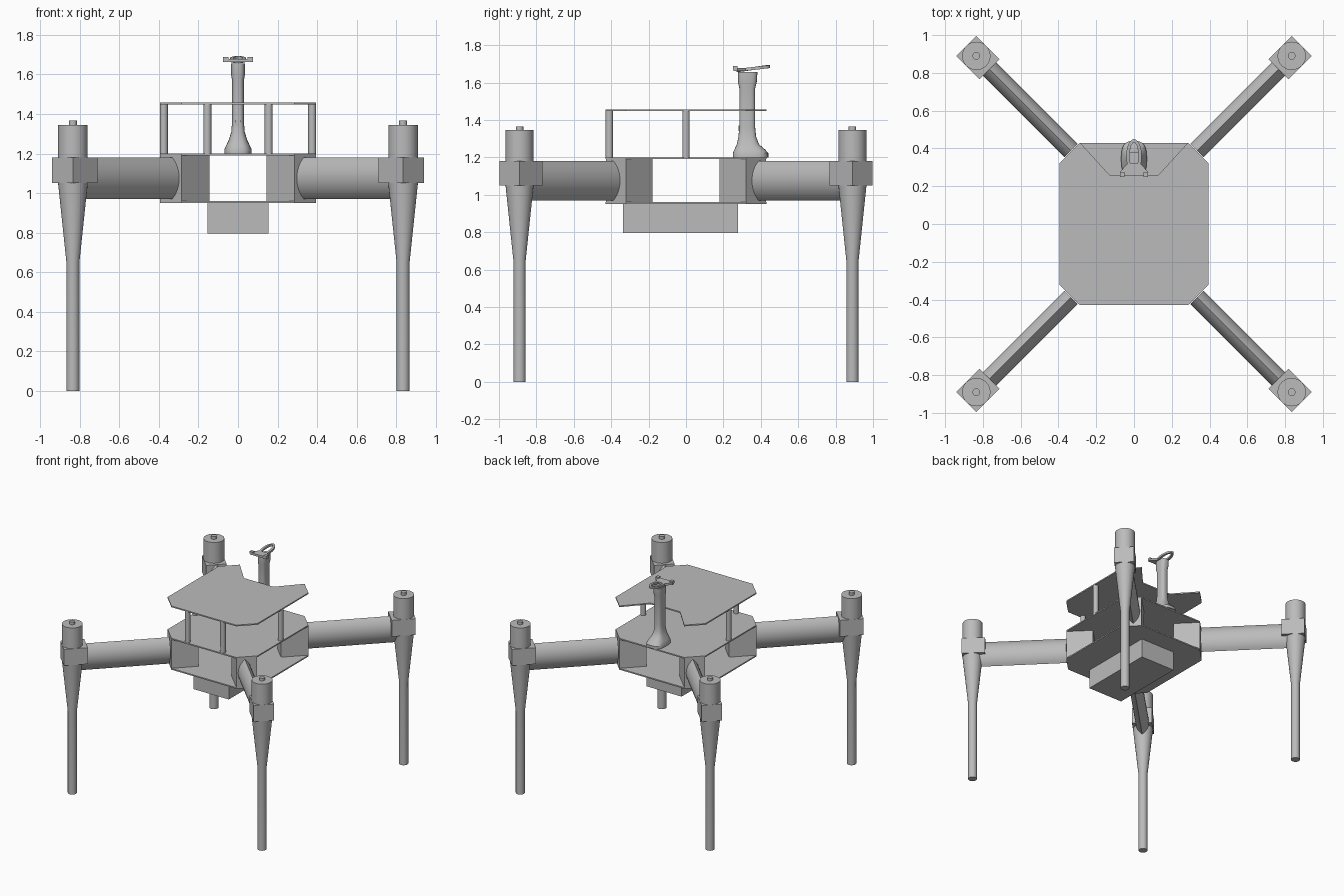
import bpy, bmesh, math
from mathutils import Vector, Matrix

if "Cube" in bpy.data.objects:
    bpy.data.objects.remove(bpy.data.objects["Cube"], do_unlink=True)

grey = bpy.data.materials.new("plain grey")
grey.use_nodes = True
grey.diffuse_color = (0.5, 0.5, 0.5, 1)
grey.node_tree.nodes["Principled BSDF"].inputs["Base Color"].default_value = (0.5, 0.5, 0.5, 1)


def loft(name, rings, matrix=Matrix(), smooth=True, closed=False):
    """Skin a list of equal-length rings; cap the ends, or join them when closed."""
    bm = bmesh.new()
    rows = [[bm.verts.new(matrix @ Vector(p)) for p in ring] for ring in rings]
    n = len(rows[0])
    pairs = list(zip(rows, rows[1:]))
    if closed:
        pairs.append((rows[-1], rows[0]))
    else:
        bm.faces.new(rows[0])
        bm.faces.new(rows[-1])
    for a, b in pairs:
        for i in range(n):
            j = (i + 1) % n
            bm.faces.new((a[i], a[j], b[j], b[i]))
    bmesh.ops.recalc_face_normals(bm, faces=bm.faces)
    mesh = bpy.data.meshes.new(name)
    bm.to_mesh(mesh)
    bm.free()
    mesh.materials.append(grey)
    ob = bpy.data.objects.new(name, mesh)
    bpy.context.collection.objects.link(ob)
    if smooth:
        bpy.ops.object.select_all(action="DESELECT")
        ob.select_set(True)
        bpy.context.view_layer.objects.active = ob
        bpy.ops.object.shade_smooth_by_angle(angle=math.radians(30))
    return ob


def prism(name, outline, z0, z1, matrix=Matrix()):
    return loft(name, [[(x, y, z) for x, y in outline] for z in (z0, z1)], matrix, False)


def box(name, x0, x1, y0, y1, z0, z1, matrix=Matrix()):
    return prism(name, [(x0, y0), (x1, y0), (x1, y1), (x0, y1)], z0, z1, matrix)


def oval(cx, cy, z, rx, ry, n=32, power=1.0):
    """Horizontal oval ring; a power under one squares it off."""
    ring = []
    for i in range(n):
        c, s = math.cos(math.tau * i / n), math.sin(math.tau * i / n)
        ring.append((cx + rx * math.copysign(abs(c) ** power, c),
                     cy + ry * math.copysign(abs(s) ** power, s), z))
    return ring


def turned(name, profile, x, y, n=32):
    return loft(name, [oval(x, y, z, r, r, n) for r, z in profile])


# Body plates with chamfered corners
half = [(0.395, -0.32), (0.395, 0.32), (0.285, 0.43)]
front = [(-0.395, -0.32), (-0.285, -0.43), (0.285, -0.43)]
back_left = [(-0.285, 0.43), (-0.395, 0.32)]
notch = [(0.13, 0.26), (-0.13, 0.26)]
prism("lower_plate", front + half + back_left, 0.95, 0.96)
prism("middle_plate", front + half + back_left, 1.19, 1.2)
prism("upper_plate", front + half + notch + back_left, 1.447, 1.457)
box("battery", -0.155, 0.155, -0.337, 0.277, 0.795, 0.95)

# Posts that carry the upper plate
for x, y in [(-0.155, -0.41), (0.155, -0.41), (-0.375, 0), (0.375, 0)]:
    turned("upper_plate_post", [(0.02, 1.2), (0.02, 1.447)], x, y, 24)

# Pointed-oval arm section, made of two arcs
w, h = 0.05, 0.105
radius = (h * h + w * w) / (2 * w)
sweep = math.asin(h / radius)
lens = []
for side in (1, -1):
    for i in range(12):
        a = sweep * (i / 6 - 1)
        lens.append((side * (radius * math.cos(a) - radius + w), side * radius * math.sin(a)))

# Four corners: socket, arm, clamp, motor and leg
for sx in (-1, 1):
    for sy in (-1, 1):
        label = ("front" if sy < 0 else "back") + ("_left" if sx > 0 else "_right")
        x, y = sx * 0.835, sy * 0.89
        turn = Matrix.Rotation(math.atan2(sy, sx), 4, "Z")
        at_motor = Matrix.Translation((x, y, 0)) @ turn
        at_body = Matrix.Translation((sx * 0.34, sy * 0.375, 0)) @ turn
        box(label + "_arm_socket", -0.2, 0, -0.076, 0.076, 0.96, 1.19, at_body)
        loft(label + "_arm", [[(d, u, 1.075 + v) for u, v in lens] for d in (-0.71, -0.03)], at_motor)
        box(label + "_clamp", -0.1, 0.075, -0.075, 0.075, 1.05, 1.18, at_motor)
        turned(label + "_motor", [(0.075, 1.18), (0.075, 1.345)], x, y)
        turned(label + "_motor_shaft", [(0.02, 1.345), (0.02, 1.366)], x, y, 20)
        turned(label + "_leg", [(0.033, 0), (0.033, 0.65), (0.075, 1.05)], x, y)

# Mast: flared foot, slim stem and collar (height, front, back, half width)
sections = [(1.2, 0.25, 0.44, 0.068), (1.222, 0.25, 0.44, 0.068), (1.24, 0.258, 0.425, 0.06),
            (1.27, 0.272, 0.39, 0.046), (1.31, 0.28, 0.375, 0.034), (1.36, 0.285, 0.37, 0.03),
            (1.57, 0.285, 0.37, 0.03), (1.6, 0.278, 0.378, 0.035), (1.655, 0.278, 0.382, 0.035)]
loft("mast", [oval(0, (a + b) / 2, z, r, (b - a) / 2, 32, 0.7) for z, a, b, r in sections])
box("mast_slot_cover", -0.016, 0.016, 0.28, 0.287, 1.34, 1.37)

# Mast head: loop rising to the back, and a cross bar with tips at the front
loop = []
for i in range(32):
    a = math.tau * i / 32
    c, s = math.cos(a), math.sin(a)
    y = 0.36 + 0.08 * s
    z = 1.665 + 0.02 * (s + 1) / 2
    loop.append([((0.032 + k * 0.009) * c, y + k * 0.009 * s, z + t) for k, t in
                 ((-1, -0.008), (1, -0.008), (1, 0.008), (-1, 0.008))])
loft("mast_head_loop", loop, closed=True)
prism("mast_head_bar", [(-0.075, 0.255), (0.075, 0.255), (0.075, 0.275), (0.035, 0.32),
                        (-0.035, 0.32), (-0.075, 0.275)], 1.662, 1.678)
for sx in (-1, 1):
    cx = sx * 0.062
    box("mast_head_tip", cx - 0.013, cx + 0.013, 0.25, 0.275, 1.67, 1.688)
